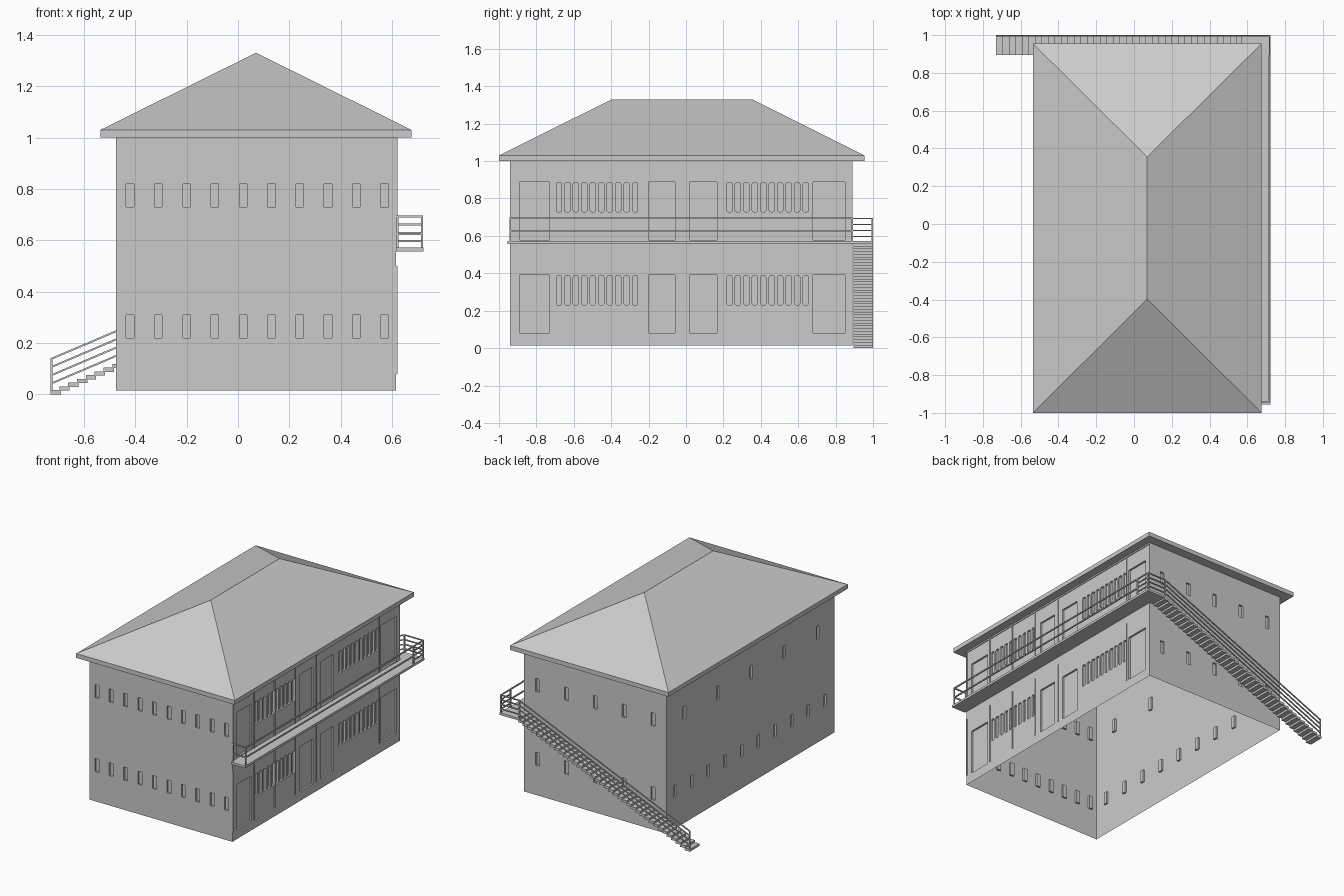
import bpy, bmesh, math
from mathutils import Vector, Matrix

if "Cube" in bpy.data.objects:
    bpy.data.objects.remove(bpy.data.objects["Cube"])

X0, X1, Y0, Y1, Z0, Z1 = -0.475, 0.615, -0.94, 0.89, 0.015, 1.0
UP = Vector((0, 0, 1))


def finish(bm, name):
    me = bpy.data.meshes.new(name)
    bm.to_mesh(me)
    bm.free()
    ob = bpy.data.objects.new(name, me)
    bpy.context.collection.objects.link(ob)
    return ob


def box(bm, x0, x1, y0, y1, z0, z1):
    m = Matrix.Translation(((x0 + x1) / 2, (y0 + y1) / 2, (z0 + z1) / 2))
    bmesh.ops.create_cube(bm, size=1, matrix=m @ Matrix.Diagonal((x1 - x0, y1 - y0, z1 - z0, 1)))


def bar(bm, a, b, t=0.008):
    a, b = Vector(a), Vector(b)
    d = b - a
    m = Matrix.Translation((a + b) / 2) @ d.to_track_quat('Z', 'Y').to_matrix().to_4x4()
    bmesh.ops.create_cube(bm, size=1, matrix=m @ Matrix.Diagonal((t, t, d.length + t * 0.5, 1)))


def rect(u, v0, v1, w, r=0.0):
    """Opening outline, counter-clockwise, with optional rounded corners."""
    u0, u1 = u - w / 2, u + w / 2
    if not r:
        return [(u0, v0), (u1, v0), (u1, v1), (u0, v1)]
    pts = []
    corners = [(u1 - r, v0 + r), (u1 - r, v1 - r), (u0 + r, v1 - r), (u0 + r, v0 + r)]
    for k, (cu, cv) in enumerate(corners):
        for s in range(3):
            a = math.radians(-90 + 90 * k + 45 * s)
            pts.append((cu + r * math.cos(a), cv + r * math.sin(a)))
    return pts


def wall(name, n, offset, u0, u1, holes, depth=0.013):
    """Single-skin wall with recessed openings; u runs rightward seen from outside."""
    bm = bmesh.new()
    n = Vector(n)
    ud = UP.cross(n)

    def loop(pts, d=0.0):
        return [bm.verts.new(n * (offset - d) + ud * u + UP * v) for u, v in pts]

    def ring(vs):
        return [bm.edges.new((vs[i], vs[(i + 1) % len(vs)])) for i in range(len(vs))]

    edges = ring(loop([(u0, Z0), (u1, Z0), (u1, Z1), (u0, Z1)]))
    rims = [loop(h) for h in holes]
    for r in rims:
        edges += ring(r)
    bmesh.ops.triangle_fill(bm, use_beauty=True, use_dissolve=False, edges=edges, normal=n)
    for f in bm.faces:
        f.normal_update()
        if f.normal.dot(n) < 0:
            f.normal_flip()
    for r, h in zip(rims, holes):
        back = loop(h, depth)
        for i in range(len(r)):
            j = (i + 1) % len(r)
            bm.faces.new((r[i], r[j], back[j], back[i]))
        bm.faces.new(back)
    return finish(bm, name)


# Walls with small slit windows on three sides
LOW, HIGH = (0.22, 0.31), (0.73, 0.82)
front = [rect(-0.42 + 0.11 * i, *z, 0.03) for i in range(10) for z in (LOW, HIGH)]
wall("front_wall", (0, -1, 0), -Y0, X0, X1, front)
back = [rect(-0.51 + 0.22 * i, *z, 0.03) for i in range(5) for z in (LOW, HIGH)]
wall("back_wall", (0, 1, 0), Y1, -X1, -X0, back)
left = [rect(-0.80 + 0.182 * i, 0.23, 0.315, 0.028) for i in range(10)]
left += [rect(-0.695 + 0.363 * i, *HIGH, 0.028) for i in range(5)]
wall("left_wall", (-1, 0, 0), -X0, -Y1, -Y0, left)

# Gallery wall: doors and rows of rounded slots on both floors
right = []
for base in (0.0, 0.498):
    for start in (-0.679, 0.2325):
        right += [rect(start + 0.0452 * i, 0.23 + base, 0.387 + base, 0.029, 0.009) for i in range(10)]
    for a, b in ((-0.89, -0.73), (-0.20, -0.06), (0.02, 0.165), (0.68, 0.85)):
        right.append(rect((a + b) / 2, 0.08 + base, 0.39 + base, b - a))
wall("right_wall", (1, 0, 0), X1, Y0, Y1, right)

# Thin vertical strips and top trim on the gallery wall
bm = bmesh.new()
for y in (-0.935, -0.705, -0.48, -0.255, -0.025, 0.66):
    for z0, z1 in ((0.08, 0.50), (0.57, 0.995)):
        box(bm, X1 - 0.002, X1 + 0.005, y - 0.003, y + 0.003, z0, z1)
box(bm, X1 - 0.002, X1 + 0.005, Y0, Y1, 0.988, 0.998)
finish(bm, "wall_strips")

# Hipped roof with a flat eave band
bm = bmesh.new()
corners = [(-0.535, -1), (0.675, -1), (0.675, 0.955), (-0.535, 0.955)]
lo = [bm.verts.new((x, y, 1.0)) for x, y in corners]
hi = [bm.verts.new((x, y, 1.03)) for x, y in corners]
ra, rb = bm.verts.new((0.07, -0.397, 1.33)), bm.verts.new((0.07, 0.355, 1.33))
bm.faces.new(lo[::-1])
for i in range(4):
    j = (i + 1) % 4
    bm.faces.new((lo[i], lo[j], hi[j], hi[i]))
for f in ((hi[0], hi[1], ra), (hi[1], hi[2], rb, ra), (hi[2], hi[3], rb), (hi[3], hi[0], ra, rb)):
    bm.faces.new(f)
finish(bm, "roof")

# Balcony floor and stair landing
bm = bmesh.new()
box(bm, X1, 0.722, -0.955, Y1, 0.556, 0.572)
box(bm, 0.57, 0.722, Y1, 1.0, 0.556, 0.572)
finish(bm, "balcony_floor")

# Balcony railing
bm = bmesh.new()
for z in (0.693, 0.625):
    bar(bm, (0.717, -0.94, z), (0.717, Y1, z))
    bar(bm, (X1, -0.94, z), (0.717, -0.94, z))
for x, y in ((0.717, -0.94), (0.62, -0.94), (0.717, Y1)):
    bar(bm, (x, y, 0.56), (x, y, 0.693))
finish(bm, "balcony_railing")

# Stair treads along the back wall
N, RUN, RISE = 38, 0.0344, 0.0147
bm = bmesh.new()
for i in range(N):
    x = -0.73 + RUN * i
    box(bm, x, x + RUN + 0.006, 0.895, 1.0, RISE * i, RISE * i + 0.0165)
finish(bm, "stair_treads")

# Stair and landing railing, outer side
bm = bmesh.new()
for h in (0.0, 0.032, 0.064, 0.096):
    zt = 0.597 + h
    bar(bm, (-0.726, 0.995, 0.043 + h), (0.575, 0.995, zt), 0.007)
    bar(bm, (0.575, 0.995, zt), (0.717, 0.995, zt), 0.007)
    bar(bm, (0.717, Y1, zt), (0.717, 0.995, zt), 0.007)
for x, z0, z1 in ((-0.726, 0.005, 0.139), (0.575, 0.56, 0.693), (0.717, 0.56, 0.693)):
    bar(bm, (x, 0.995, z0), (x, 0.995, z1))
finish(bm, "stair_railing")
